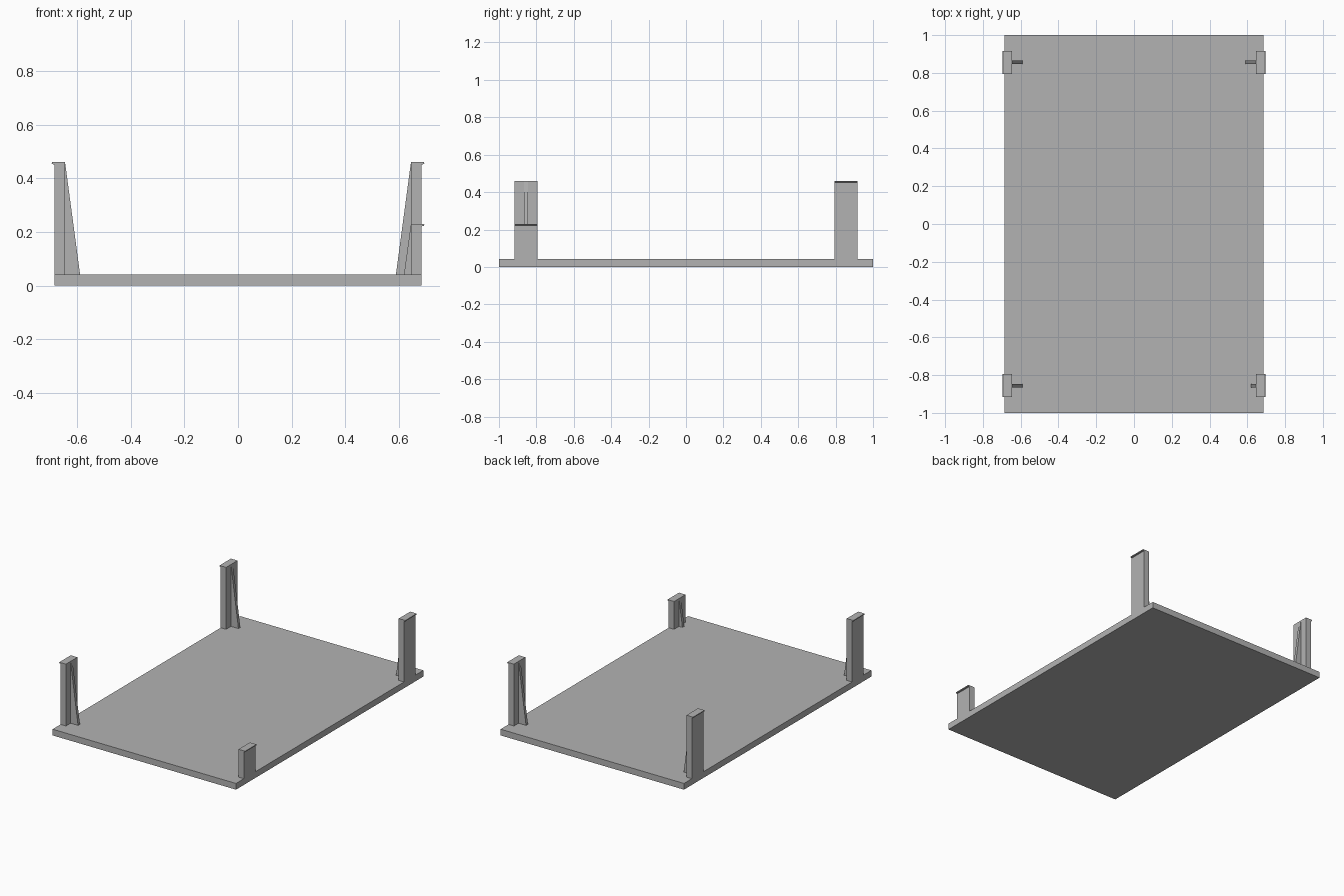
import bpy
import bmesh

if "Cube" in bpy.data.objects:
    bpy.data.objects.remove(bpy.data.objects["Cube"], do_unlink=True)

grey = bpy.data.materials.new("plain_grey")
grey.use_nodes = True
grey.diffuse_color = (0.45, 0.45, 0.45, 1)
grey.node_tree.nodes["Principled BSDF"].inputs["Base Color"].default_value = (0.45, 0.45, 0.45, 1)

BASE_TOP = 0.042
HALF_WIDTH = 0.685
POST_INNER = 0.645
LIP_OUTER = 0.695


def extrude_profile(name, points, y0, y1):
    """Extrude a closed x-z outline from y0 to y1."""
    bm = bmesh.new()
    face = bm.faces.new([bm.verts.new((x, y0, z)) for x, z in points])
    result = bmesh.ops.extrude_face_region(bm, geom=[face])
    moved = [v for v in result["geom"] if isinstance(v, bmesh.types.BMVert)]
    bmesh.ops.translate(bm, verts=moved, vec=(0, y1 - y0, 0))
    bmesh.ops.recalc_face_normals(bm, faces=bm.faces)
    mesh = bpy.data.meshes.new(name)
    bm.to_mesh(mesh)
    bm.free()
    mesh.materials.append(grey)
    obj = bpy.data.objects.new(name, mesh)
    bpy.context.collection.objects.link(obj)
    return obj


def clip_post(name, side, end, top, rib_foot):
    """Upright with an outward catch lip and a thin inner stiffening rib."""
    # Upright and lip share one outline
    outline = [
        (POST_INNER, BASE_TOP), (HALF_WIDTH, BASE_TOP),
        (HALF_WIDTH, top - 0.009), (LIP_OUTER - 0.002, top - 0.007),
        (LIP_OUTER, top - 0.004), (LIP_OUTER - 0.001, top),
        (POST_INNER, top),
    ]
    extrude_profile(name + "_post", [(side * x, z) for x, z in outline],
                    end * 0.794, end * 0.916)
    # Tapered rib
    rib = [(POST_INNER, BASE_TOP), (POST_INNER, top), (rib_foot, BASE_TOP)]
    extrude_profile(name + "_rib", [(side * x, z) for x, z in rib],
                    end * 0.846, end * 0.866)


# Flat base plate
extrude_profile("base_plate",
                [(-HALF_WIDTH, 0), (HALF_WIDTH, 0),
                 (HALF_WIDTH, BASE_TOP), (-HALF_WIDTH, BASE_TOP)], -1, 1)

# Corner posts; the front left one is half height
for side, side_name in ((1, "left"), (-1, "right")):
    for end, end_name in ((-1, "front"), (1, "back")):
        short = side == 1 and end == -1
        clip_post(end_name + "_" + side_name, side, end,
                  0.23 if short else 0.46, 0.619 if short else 0.589)
